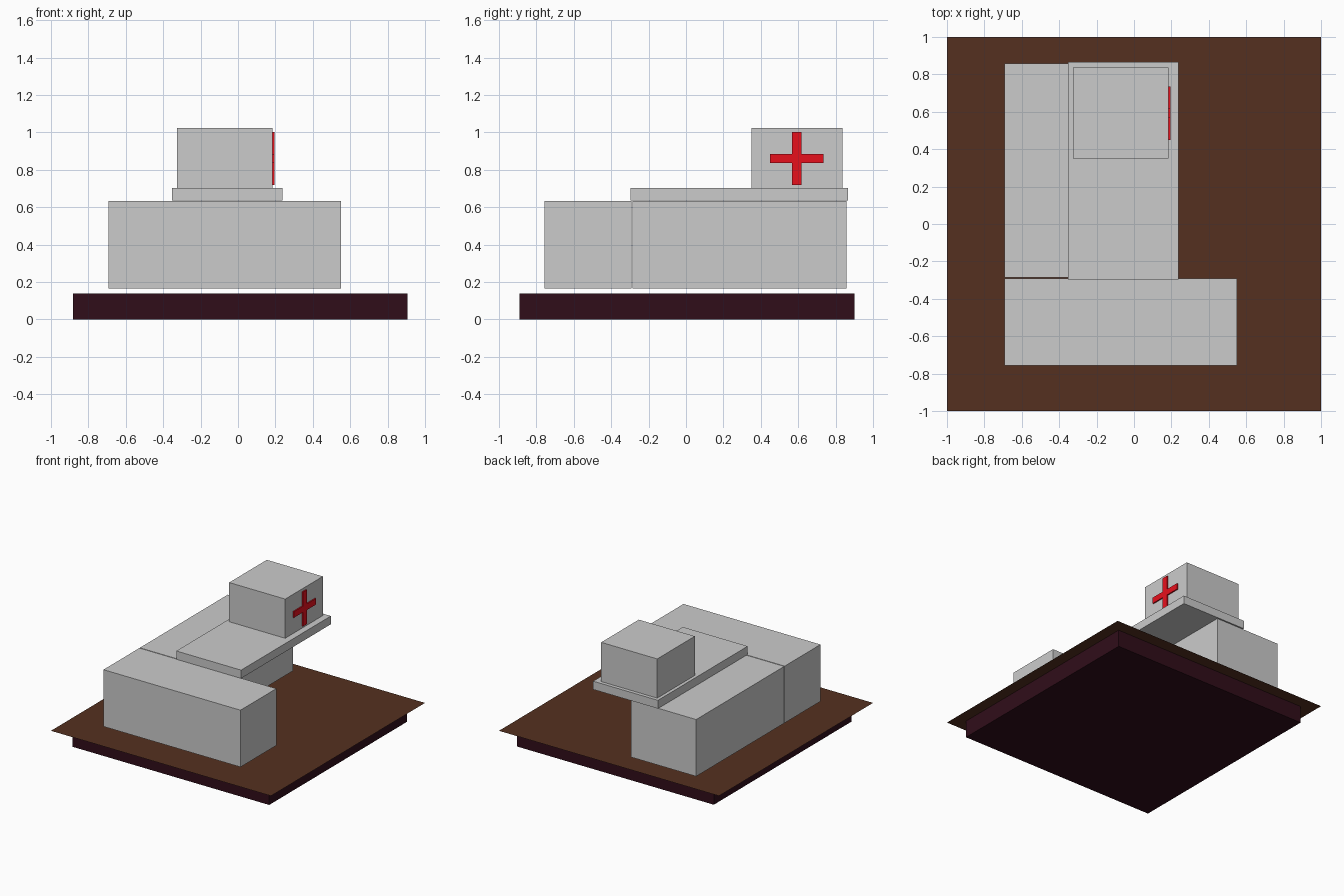
import bpy
import bmesh

if "Cube" in bpy.data.objects:
    bpy.data.objects.remove(bpy.data.objects["Cube"])


def colour(name, rgb):
    mat = bpy.data.materials.new(name)
    mat.diffuse_color = (*rgb, 1)
    mat.use_nodes = True
    mat.node_tree.nodes["Principled BSDF"].inputs["Base Color"].default_value = mat.diffuse_color
    return mat


def finish(name, bm, mat=None):
    bmesh.ops.recalc_face_normals(bm, faces=bm.faces)
    mesh = bpy.data.meshes.new(name)
    bm.to_mesh(mesh)
    bm.free()
    obj = bpy.data.objects.new(name, mesh)
    bpy.context.collection.objects.link(obj)
    if mat:
        mesh.materials.append(mat)
    return obj


def box(name, xs, ys, zs, mat=None):
    bm = bmesh.new()
    bmesh.ops.create_cube(bm, size=1)
    for v in bm.verts:
        v.co = [(a + b) / 2 + c * (b - a) for c, (a, b) in zip(v.co, (xs, ys, zs))]
    return finish(name, bm, mat)


plum = colour("plum", (0.03, 0.004, 0.01))
brown = colour("brown", (0.09, 0.03, 0.014))
red = colour("red", (0.8, 0.005, 0.012))

# Base block and thin ground sheet
box("base_block", (-0.883, 0.906), (-0.889, 0.9), (0, 0.14), plum)
bm = bmesh.new()
bmesh.ops.create_grid(bm, x_segments=1, y_segments=1, size=1)
ground = finish("ground_sheet", bm, brown)
ground.location.z = 0.142

# L-shaped building
box("front_wing", (-0.693, 0.552), (-0.756, -0.291), (0.166, 0.633))
box("left_wing", (-0.693, -0.1), (-0.285, 0.858), (0.166, 0.633))

# Overhanging roof slab and tower
box("roof_slab", (-0.352, 0.237), (-0.298, 0.867), (0.635, 0.703))
box("tower", (-0.325, 0.184), (0.35, 0.838), (0.703, 1.025))

# Red cross: plus-shaped profile extruded off the tower wall
cy, cz = 0.592, 0.861
arm_y, arm_z, half = 0.143, 0.141, 0.025
quarter = [(half, arm_z), (half, half), (arm_y, half)]
profile = []
for sy, sz in ((1, 1), (1, -1), (-1, -1), (-1, 1)):
    pts = quarter if sy * sz > 0 else quarter[::-1]
    profile += [(cy + sy * y, cz + sz * z) for y, z in pts]
bm = bmesh.new()
face = bm.faces.new([bm.verts.new((0.184, y, z)) for y, z in profile])
out = bmesh.ops.extrude_face_region(bm, geom=[face])
bmesh.ops.translate(bm, vec=(0.01, 0, 0),
                    verts=[g for g in out["geom"] if isinstance(g, bmesh.types.BMVert)])
finish("red_cross", bm, red)
